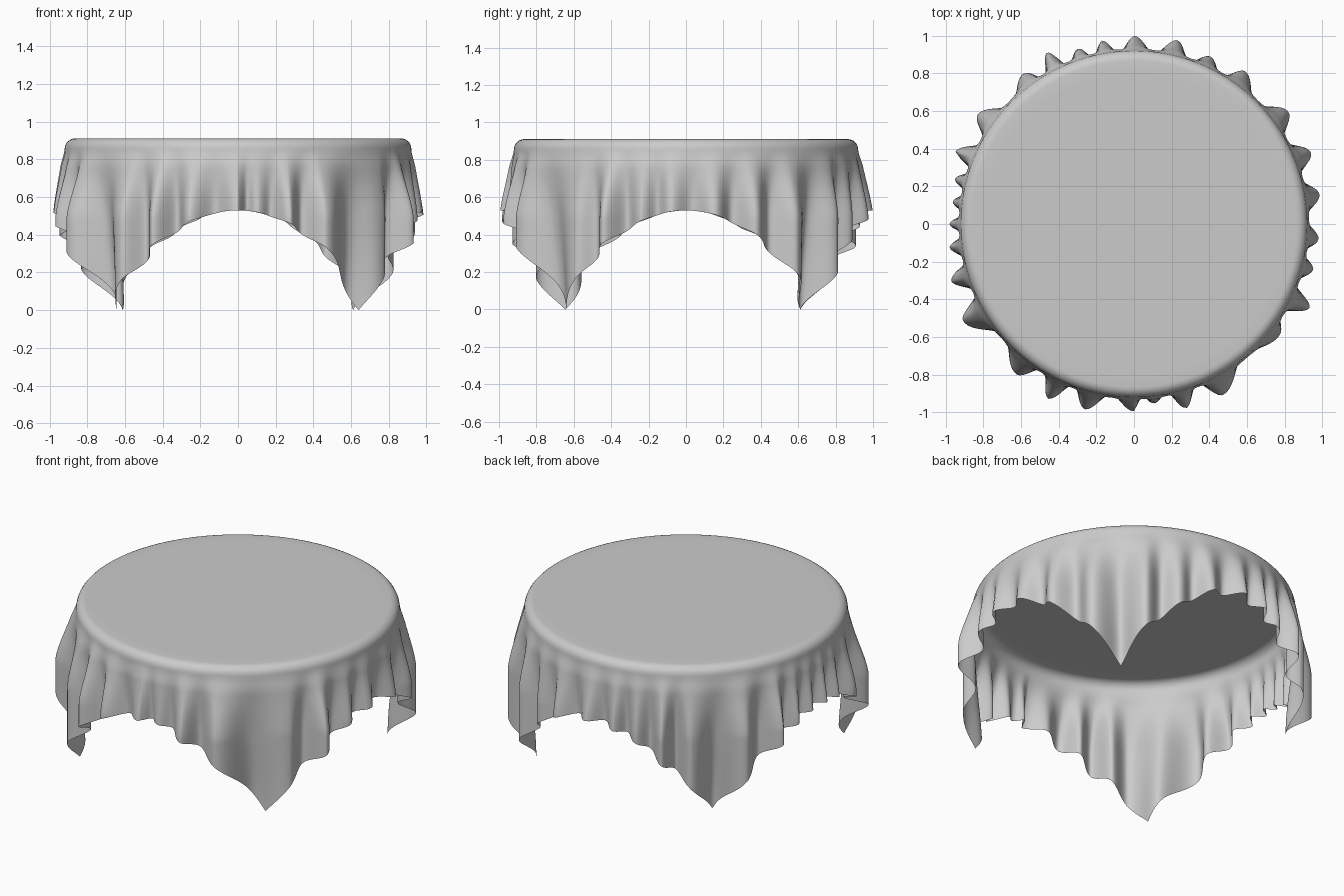
import bpy, bmesh, math

if "Cube" in bpy.data.objects:
    bpy.data.objects.remove(bpy.data.objects["Cube"])

TOP, FLAT, FILLET = 0.912, 0.865, 0.055   # table height, flat radius, rounded rim
HALF = 1.278                              # half side of the square cloth
N, HANG = 720, 30
R = FLAT + FILLET
ARC = FILLET * math.pi / 2

# fold crests: (angle in degrees, outward strength)
CRESTS = [(9, .065), (22, .08), (36, .08), (54, .07), (65.5, .045), (76.6, .07),
          (90, .07), (100, .06), (107.5, .05), (117, .095), (126, .06), (145, .08),
          (158, .09), (166, .055), (173, .045), (180, .06), (187, .06), (197, .085),
          (209.5, .11), (232, .08), (244, .10), (255, .085), (270, .065), (276, .03),
          (285.5, .085), (297.5, .09), (322.5, .04), (334.5, .10), (346, .05), (355, .055)]
WRAPPED = [(CRESTS[-1][0] - 360, CRESTS[-1][1])] + CRESTS + [(CRESTS[0][0] + 360, CRESTS[0][1])]


def smooth(a, b, x):
    t = min(1, max(0, (x - a) / (b - a)))
    return t * t * (3 - 2 * t)


def fold(deg):
    """Crest weight 0..1, local crest strength and fold spacing at an angle."""
    for (a, ha), (b, hb) in zip(WRAPPED, WRAPPED[1:]):
        if a <= deg <= b:
            t = (deg - a) / (b - a)
            return 0.5 + 0.5 * math.cos(2 * math.pi * t), ha + (hb - ha) * smooth(0, 1, t), b - a


def cloth_edge(th):
    """Distance from cloth centre to its square edge; cloth opens out near corners."""
    q = math.pi / 4
    from_corner = q - abs((th + q) % (2 * q) - q)
    from_corner -= 0.05 * math.sin(4 * from_corner)
    return HALF / math.cos(q - from_corner)


def column(th):
    """Points from the flat top, over the rim and down the hanging folds."""
    pts = [(r, TOP) for r in (0.3, 0.6, 0.8, FLAT)]
    for i in range(1, 7):
        a = math.pi / 2 * i / 6
        pts.append((FLAT + FILLET * math.sin(a), TOP - FILLET * (1 - math.cos(a))))
    c, h, gap = fold(math.degrees(th))
    length = cloth_edge(th) - FLAT - ARC
    corner = smooth(0.5, 0.85, length)
    for i in range(1, HANG + 1):
        d = length * i / HANG
        grow = 0.5 * smooth(0, 0.36, d) + 0.5 * min(1, d / 0.36)
        sink = (0.018 + 0.05 * corner * smooth(0.2, 0.85, d)) * smooth(0, 0.35, d)
        narrow = 0.6 + 0.4 * min(1, gap / 12)
        r = R + grow * h * narrow * c - sink * (1 - c) + 0.012 * smooth(0, 0.1, d)
        pts.append((r, TOP - FILLET - d))
    return [(r * math.cos(th), r * math.sin(th), z) for r, z in pts]


# tablecloth: one draped sheet
bm = bmesh.new()
centre = bm.verts.new((0, 0, TOP))
cols = [[bm.verts.new(p) for p in column(2 * math.pi * k / N)] for k in range(N)]
for k in range(N):
    a, b = cols[k], cols[(k + 1) % N]
    bm.faces.new((centre, a[0], b[0]))
    for i in range(len(a) - 1):
        bm.faces.new((a[i], a[i + 1], b[i + 1], b[i]))

# stand the lowest corner on the floor
low = min(v.co.z for v in bm.verts)
for v in bm.verts:
    v.co.z -= low
for f in bm.faces:
    f.smooth = True
mesh = bpy.data.meshes.new("tablecloth")
bm.to_mesh(mesh)
bm.free()
bpy.context.collection.objects.link(bpy.data.objects.new("tablecloth", mesh))
